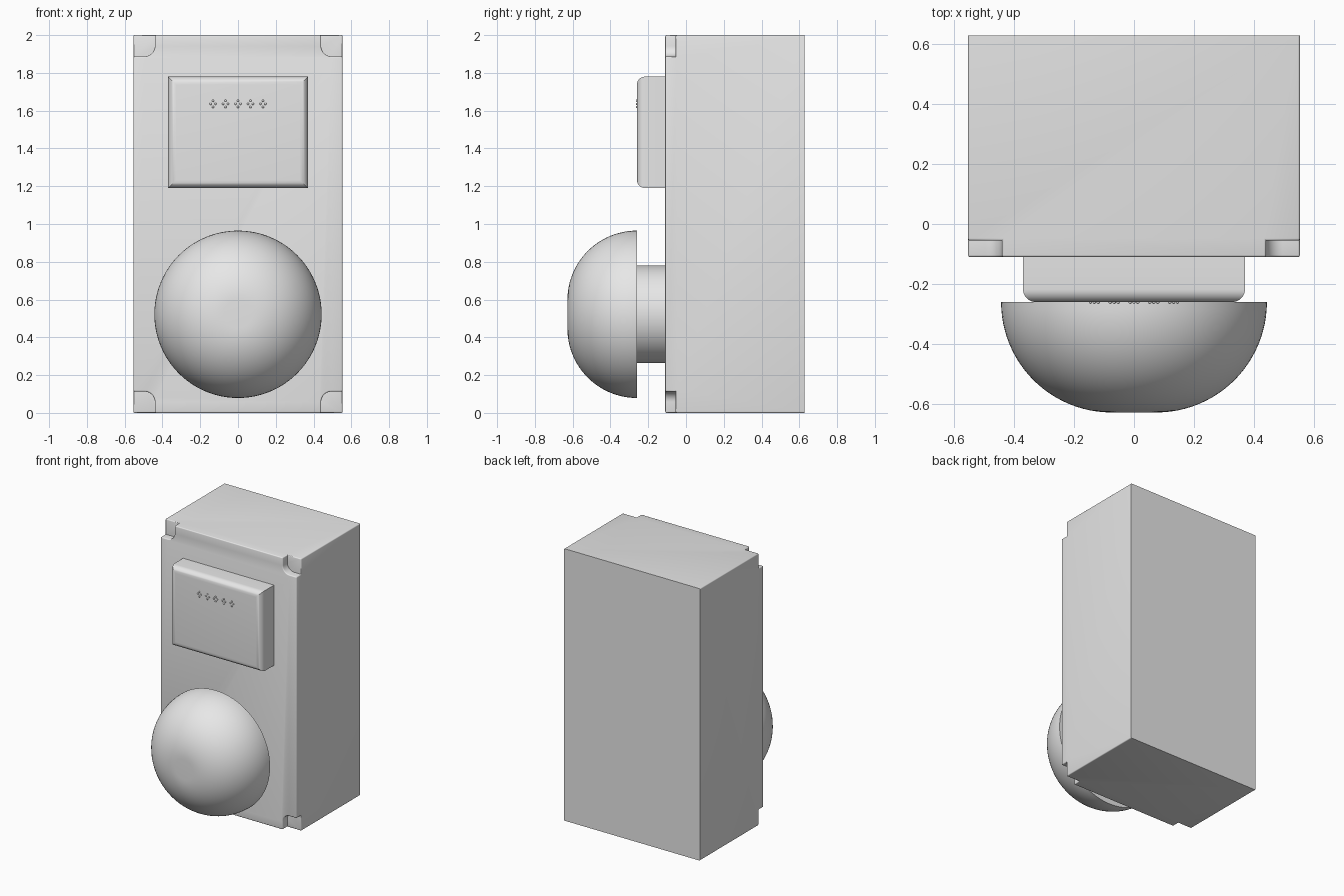
import bpy, bmesh
from math import sin, cos, pi, radians
from mathutils import Vector

cube = bpy.data.objects.get("Cube")
if cube:
    bpy.data.objects.remove(cube, do_unlink=True)

grey = bpy.data.materials.new("light grey")
grey.use_nodes = True
grey.diffuse_color = (0.8, 0.8, 0.8, 1)
grey.node_tree.nodes["Principled BSDF"].inputs["Base Color"].default_value = (0.8, 0.8, 0.8, 1)

HALF_W, BACK, FRONT, TOP = 0.553, 0.628, -0.11, 2.0
PLATE = -0.26        # front of the button plate and rim of the dome
KNOB_Z = 0.522


def finish(name, bm, smooth=True):
    bmesh.ops.recalc_face_normals(bm, faces=bm.faces)
    mesh = bpy.data.meshes.new(name)
    bm.to_mesh(mesh)
    bm.free()
    obj = bpy.data.objects.new(name, mesh)
    bpy.context.collection.objects.link(obj)
    mesh.materials.append(grey)
    if smooth:
        smooth_by_angle(obj)
    return obj


def activate(obj):
    bpy.ops.object.select_all(action='DESELECT')
    obj.select_set(True)
    bpy.context.view_layer.objects.active = obj


def smooth_by_angle(obj):
    activate(obj)
    bpy.ops.object.shade_smooth_by_angle(angle=radians(35))


def box(lo, hi):
    bm = bmesh.new()
    bmesh.ops.create_cube(bm, size=1)
    lo, hi = Vector(lo), Vector(hi)
    for v in bm.verts:
        v.co = (lo + hi) / 2 + v.co * (hi - lo)
    return bm


def round_edges(bm, rule, width, segments):
    bmesh.ops.bevel(bm, geom=[e for e in bm.edges if rule(e)], offset=width,
                    segments=segments, profile=0.5, affect='EDGES', clamp_overlap=True)


def lathe(name, profile, steps=96):
    """Spin (radius, y) points around the knob axis."""
    bm = bmesh.new()
    verts = [bm.verts.new((r, y, KNOB_Z)) for r, y in profile]
    edges = [bm.edges.new(pair) for pair in zip(verts, verts[1:])]
    bmesh.ops.spin(bm, geom=verts + edges, cent=(0, 0, KNOB_Z), axis=(0, 1, 0),
                   angle=2 * pi, steps=steps)
    bmesh.ops.remove_doubles(bm, verts=bm.verts, dist=0.0001)
    return finish(name, bm)


# Housing: box with a rounded notch cut from each front corner
housing = finish("housing", box((-HALF_W, FRONT, 0), (HALF_W, BACK, TOP)), smooth=False)
NOTCH, DEPTH, OVER = 0.113, 0.055, 0.1
for sx in (-1, 1):
    for cz, sz in ((0, -1), (TOP, 1)):
        xs = sorted((sx * (HALF_W - NOTCH), sx * (HALF_W + OVER)))
        zs = sorted((cz - sz * NOTCH, cz + sz * OVER))
        bm = box((xs[0], FRONT - OVER, zs[0]), (xs[1], FRONT + DEPTH, zs[1]))
        inner = Vector((sx * (HALF_W - NOTCH), 0, cz - sz * NOTCH))
        round_edges(bm, lambda e: all(abs(v.co.x - inner.x) + abs(v.co.z - inner.z) < 0.001
                                      for v in e.verts), 0.055, 8)
        cutter = finish("notch_cutter", bm, smooth=False)
        cutter.hide_render = True
        activate(housing)
        cut = housing.modifiers.new("notch", 'BOOLEAN')
        cut.operation, cut.solver, cut.object = 'DIFFERENCE', 'EXACT', cutter
        bpy.ops.object.modifier_apply(modifier=cut.name)
        bpy.data.objects.remove(cutter, do_unlink=True)

# Soften the housing's convex edges, leaving the back outline sharp
bm = bmesh.new()
bm.from_mesh(housing.data)
round_edges(bm, lambda e: len(e.link_faces) == 2 and e.calc_face_angle_signed() > 1
            and not all(v.co.y > BACK - 0.001 for v in e.verts), 0.007, 3)
bm.to_mesh(housing.data)
bm.free()
smooth_by_angle(housing)

# Button plate: rounded around its front face only
bm = box((-0.37, PLATE, 1.19), (0.37, FRONT + 0.01, 1.78))
round_edges(bm, lambda e: all(v.co.y < PLATE + 0.001 for v in e.verts), 0.043, 8)
finish("button_plate", bm)

# Tactile bumps: a row of small diamond clusters
bm = bmesh.new()
for i in range(5):
    x = -0.132 + i * 0.066
    for dx, dz in ((-0.013, 0), (0.013, 0), (0, 0.017), (0, -0.017)):
        made = bmesh.ops.create_uvsphere(bm, u_segments=12, v_segments=8, radius=0.006)
        bmesh.ops.translate(bm, verts=made["verts"], vec=(x + dx, PLATE, 1.636 + dz))
finish("tactile_bumps", bm)

# Knob: cylindrical stem and a quarter-round dome with a small flat nose
lathe("knob_stem", [(0.258, FRONT + 0.01), (0.258, PLATE - 0.01)])
R, FLAT, N = 0.368, 0.075, 24
arc = [(FLAT + R * cos(a), PLATE - R * sin(a)) for a in (i * pi / 2 / N for i in range(N + 1))]
lathe("knob_dome", [(0, PLATE)] + arc + [(0, PLATE - R)])
